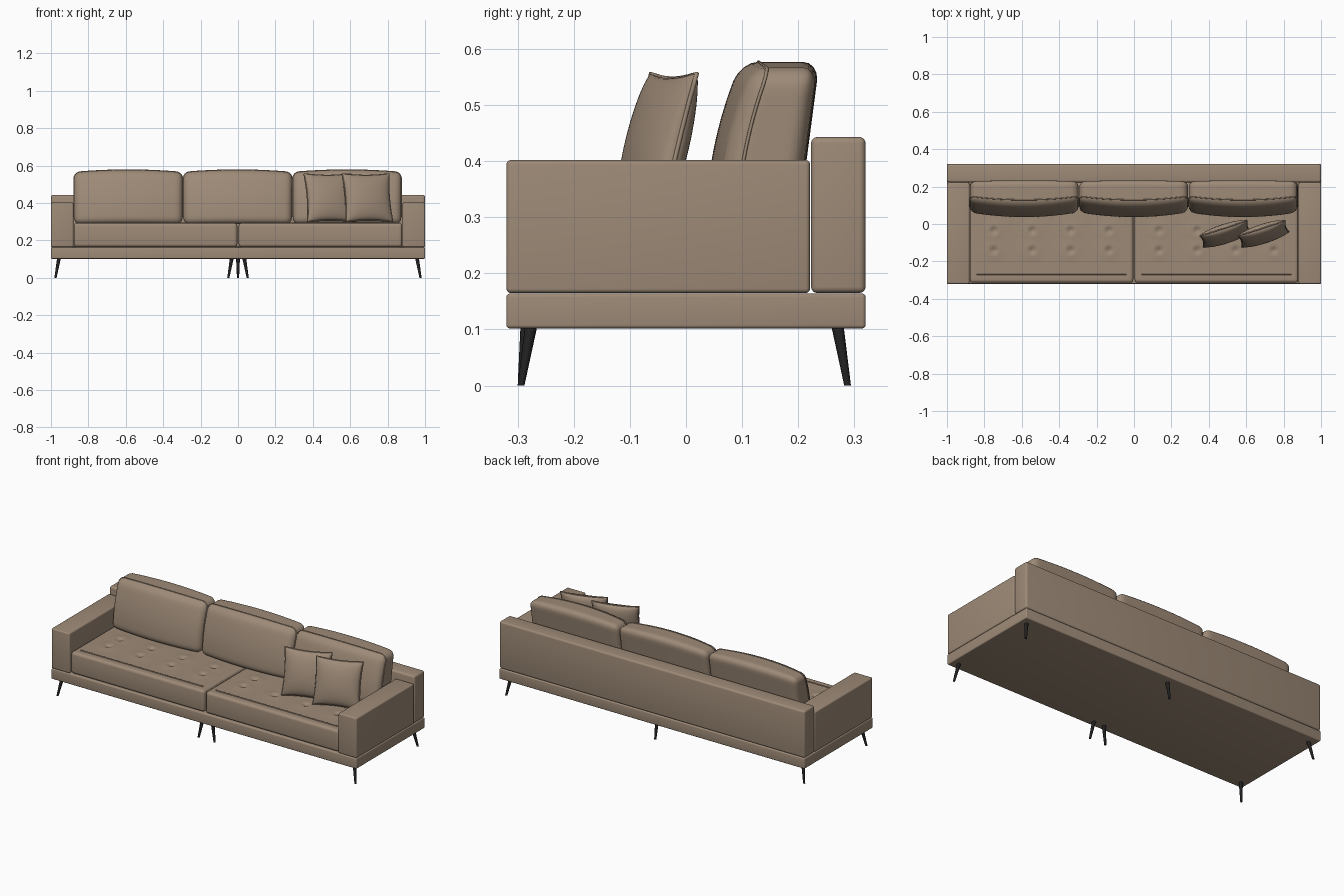
import bpy, bmesh, math
from mathutils import Matrix, Vector

if "Cube" in bpy.data.objects:
    bpy.data.objects.remove(bpy.data.objects["Cube"])


def material(name, color, rough):
    m = bpy.data.materials.new(name)
    m.use_nodes = True
    m.diffuse_color = color
    node = m.node_tree.nodes["Principled BSDF"]
    node.inputs["Base Color"].default_value = color
    node.inputs["Roughness"].default_value = rough
    return m


FABRIC = material("taupe fabric", (0.34, 0.255, 0.185, 1), 0.8)
BLACK = material("black metal", (0.015, 0.015, 0.016, 1), 0.5)


def finish(name, bm, mat):
    bmesh.ops.recalc_face_normals(bm, faces=bm.faces[:])
    me = bpy.data.meshes.new(name)
    bm.to_mesh(me)
    bm.free()
    me.materials.append(mat)
    ob = bpy.data.objects.new(name, me)
    bpy.context.collection.objects.link(ob)
    bpy.ops.object.select_all(action='DESELECT')
    ob.select_set(True)
    bpy.context.view_layer.objects.active = ob
    bpy.ops.object.shade_smooth_by_angle(angle=math.radians(40))
    return ob


def padded_box(name, lo, hi, radius, cuts=(0, 0, 0), warp=None):
    """Rounded box, sliced into a grid so that warp can shape it."""
    lo, hi = Vector(lo), Vector(hi)
    size, mid = hi - lo, (lo + hi) / 2
    bm = bmesh.new()
    bmesh.ops.create_cube(bm, size=1, matrix=Matrix.Translation(mid) @ Matrix.Diagonal((*size, 1)))
    bmesh.ops.bevel(bm, geom=bm.edges[:], offset=radius, segments=4, profile=0.5, affect='EDGES')
    for axis in range(3):
        normal = Vector([float(axis == i) for i in range(3)])
        inner = size[axis] - 2 * radius
        for k in range(cuts[axis]):
            co = lo + normal * (radius + inner * (k + 1) / (cuts[axis] + 1))
            bmesh.ops.bisect_plane(bm, geom=bm.verts[:] + bm.edges[:] + bm.faces[:],
                                   plane_co=co, plane_no=normal, dist=1e-5)
    if warp:
        for v in bm.verts:
            v.co = warp(v.co.copy())
    return finish(name, bm, FABRIC)


def piping(name, points, radius, cyclic=False):
    cu = bpy.data.curves.new(name, 'CURVE')
    cu.dimensions = '3D'
    cu.bevel_depth = radius
    cu.bevel_resolution = 2
    cu.use_fill_caps = True
    sp = cu.splines.new('POLY')
    sp.points.add(len(points) - 1)
    for p, co in zip(sp.points, points):
        p.co = (*co, 1)
    sp.use_cyclic_u = cyclic
    sp.use_smooth = True
    cu.materials.append(FABRIC)
    ob = bpy.data.objects.new(name, cu)
    bpy.context.collection.objects.link(ob)


# Frame: plinth, backrest and arms
padded_box("base", (-1, -0.32, 0.102), (1, 0.32, 0.164), 0.006)
padded_box("backrest", (-1, 0.223, 0.165), (1, 0.32, 0.443), 0.011)
for side, x in (("right", -0.94), ("left", 0.94)):
    padded_box(side + "_arm", (x - 0.06, -0.32, 0.165), (x + 0.06, 0.221, 0.402), 0.008)

# Seat cushions with two rows of tufts
SEAT_TOP = 0.293
for side, mid in (("right", -0.441), ("left", 0.441)):
    tufts = [Vector((mid + 0.205 * (i - 1.5), y)) for i in range(4) for y in (-0.14, -0.035)]

    def tufted(p):
        if p.z > SEAT_TOP - 0.002:
            for t in tufts:
                d = (p.xy - t).length
                p.z += 0.006 * math.exp(-(d / 0.045) ** 2) - 0.015 * math.exp(-(d / 0.016) ** 2)
        return p

    padded_box(side + "_seat_cushion", (mid - 0.437, -0.314, 0.165), (mid + 0.437, 0.221, SEAT_TOP),
               0.016, (80, 48, 0), tufted)
    piping(side + "_seat_seam", [(mid + s * 0.4, -0.268, SEAT_TOP) for s in (-1, 1)], 0.004)
    for n, t in enumerate(tufts):
        bm = bmesh.new()
        bmesh.ops.create_uvsphere(bm, u_segments=12, v_segments=6, radius=1,
                                  matrix=Matrix.Translation((t.x, t.y, SEAT_TOP - 0.009))
                                  @ Matrix.Diagonal((0.009, 0.009, 0.003, 1)))
        finish(f"{side}_seat_button_{n + 1}", bm, FABRIC)

# Back cushions: leaning, thinner to the top, bowed in front
HALF, Z0, Z1 = 0.29, 0.288, 0.577
for side, mid in (("right", -0.587), ("middle", -0.002), ("left", 0.583)):

    def lean(p):
        u = (p.x - mid) / HALF
        t = (p.z - Z0) / (Z1 - Z0)
        front = 0.036 + 0.062 * t * t + 0.026 * u * u
        back = 0.2 + 0.038 * t - 0.006 * u * u
        p.y = front + (back - front) * p.y
        p.z -= 0.013 * u * u * t
        return p

    def unit_depth(p):
        # depth is modelled at true scale, then mapped onto the slanted profile
        p.y = (p.y + 0.08) / 0.16
        return lean(p)

    padded_box(side + "_back_cushion", (mid - HALF, -0.08, Z0), (mid + HALF, 0.08, Z1),
               0.034, (24, 4, 12), unit_depth)

    # seam running up one side, over the top and down the other
    r, half_path = 0.034, []
    half_path += [(HALF, Z0 + 0.04 + 0.02 * k) for k in range(11)]
    for k in range(7):
        a = math.radians(15 * k)
        half_path.append((HALF - r + r * math.cos(a), Z1 - r + r * math.sin(a)))
    half_path += [(HALF - r - 0.032 * k, Z1) for k in range(1, 8)]
    path = half_path + [(-x, z) for x, z in reversed(half_path)]
    piping(side + "_back_seam", [lean(Vector((mid + x, 0.22, z))) for x, z in path], 0.003)

# Throw pillows
PH = 0.132


def pillow_point(u, v, sign):
    puff = max(0, (1 - u * u) * (1 - v * v)) ** 0.42
    return Vector((u * PH * (1 - 0.07 * (1 - v * v)), sign * 0.043 * puff,
                   v * PH * (1 - 0.07 * (1 - u * u))))


for n, x in enumerate((0.488, 0.692)):
    place = (Matrix.Translation((x, -0.052, 0.428)) @ Matrix.Rotation(math.radians(18), 4, 'Z')
             @ Matrix.Rotation(math.radians(-14), 4, 'X'))
    bm = bmesh.new()
    for sign in (-1, 1):
        made = bmesh.ops.create_grid(bm, x_segments=24, y_segments=24, size=1)
        for v in made["verts"]:
            # denser rows near the rim
            a, b = (math.sin(c * math.pi / 2) for c in v.co.xy)
            v.co = place @ pillow_point(a, b, sign)
    bmesh.ops.remove_doubles(bm, verts=bm.verts[:], dist=1e-5)
    finish(f"throw_pillow_{n + 1}", bm, FABRIC)
    steps = [-1 + k / 6 for k in range(12)]
    rim = ([(s, -1) for s in steps] + [(1, s) for s in steps]
           + [(-s, 1) for s in steps] + [(-1, -s) for s in steps])
    piping(f"throw_pillow_piping_{n + 1}", [place @ pillow_point(a, b, 0) for a, b in rim], 0.004, True)


# Tapered, splayed legs
def leg(name, top, foot):
    bm = bmesh.new()
    bmesh.ops.create_cone(bm, cap_ends=True, segments=10, radius1=0.006, radius2=0.011, depth=0.106,
                          matrix=Matrix.Translation((0, 0, 0.053)))
    for v in bm.verts:
        at = Vector(foot).lerp(Vector(top), v.co.z / 0.106)
        v.co.x += at.x
        v.co.y += at.y
    finish(name, bm, BLACK)


for side, s in (("right", -1), ("left", 1)):
    leg(side + "_front_leg", (s * 0.957, -0.276), (s * 0.976, -0.294))
    leg(side + "_back_leg", (s * 0.957, 0.27), (s * 0.976, 0.288))
    leg(side + "_middle_front_leg", (s * 0.033, -0.284), (s * 0.052, -0.294))
leg("middle_back_leg", (0, 0.27), (0, 0.288))
